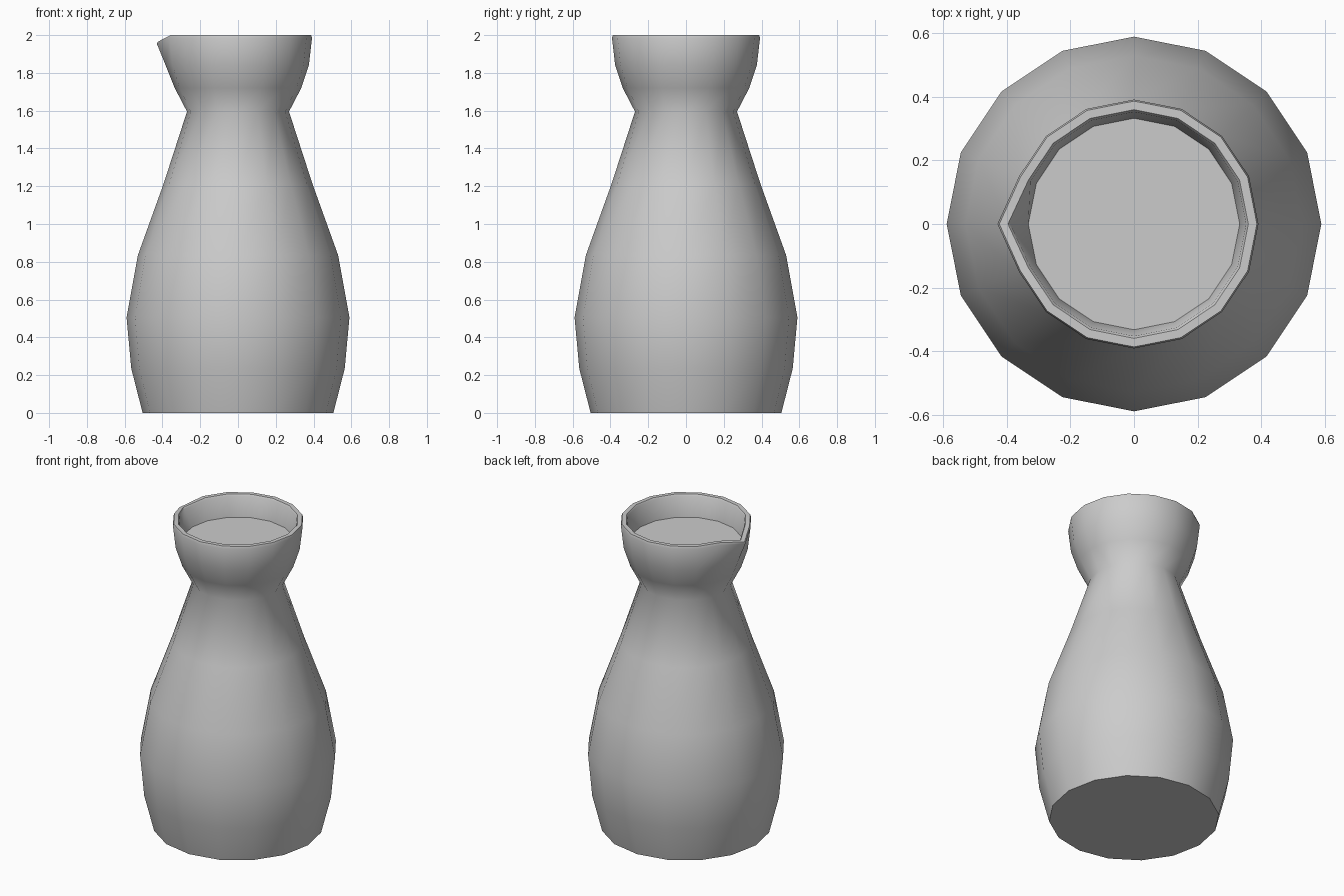
import bpy, bmesh, math

if "Cube" in bpy.data.objects:
    bpy.data.objects.remove(bpy.data.objects["Cube"])

SIDES = 16


def lathe(name, profile, spouts=None, cap_start=False, cap_end=False):
    """Revolve (radius, z) points; spouts maps a ring index to its pulled (radius, z) on -x."""
    bm = bmesh.new()
    rings = []
    for i, (r, z) in enumerate(profile):
        ring = []
        for k in range(SIDES):
            a = 2 * math.pi * k / SIDES
            rr, zz = r, z
            if spouts and i in spouts and k == SIDES // 2:
                rr, zz = spouts[i]
            ring.append(bm.verts.new((rr * math.cos(a), rr * math.sin(a), zz)))
        rings.append(ring)
    for lo, hi in zip(rings, rings[1:]):
        for k in range(SIDES):
            n = (k + 1) % SIDES
            bm.faces.new((lo[k], lo[n], hi[n], hi[k]))
    if cap_start:
        bm.faces.new(rings[0][::-1])
    if cap_end:
        bm.faces.new(rings[-1])
    mesh = bpy.data.meshes.new(name)
    bm.to_mesh(mesh)
    bm.free()
    obj = bpy.data.objects.new(name, mesh)
    bpy.context.collection.objects.link(obj)
    bpy.ops.object.select_all(action='DESELECT')
    obj.select_set(True)
    bpy.context.view_layer.objects.active = obj
    bpy.ops.object.shade_smooth_by_angle(angle=math.radians(50))
    return obj


# Flask: belly, neck, flared cup, rim and inner wall
lathe("flask", [
    (0.505, 0.0), (0.565, 0.235), (0.59, 0.505), (0.53, 0.835),
    (0.395, 1.21), (0.27, 1.595),
    (0.335, 1.72), (0.375, 1.84), (0.392, 1.985), (0.387, 2.0),
    (0.36, 2.0), (0.353, 1.99), (0.333, 1.86)],
    spouts={7: (0.383, 1.84), 8: (0.43, 1.955), 9: (0.424, 1.965),
            10: (0.397, 1.972), 11: (0.39, 1.962)},
    cap_start=True)

# Liquid surface closing the cup
lathe("liquid", [(0.32, 1.859), (0.334, 1.86)], cap_start=False, cap_end=True)
